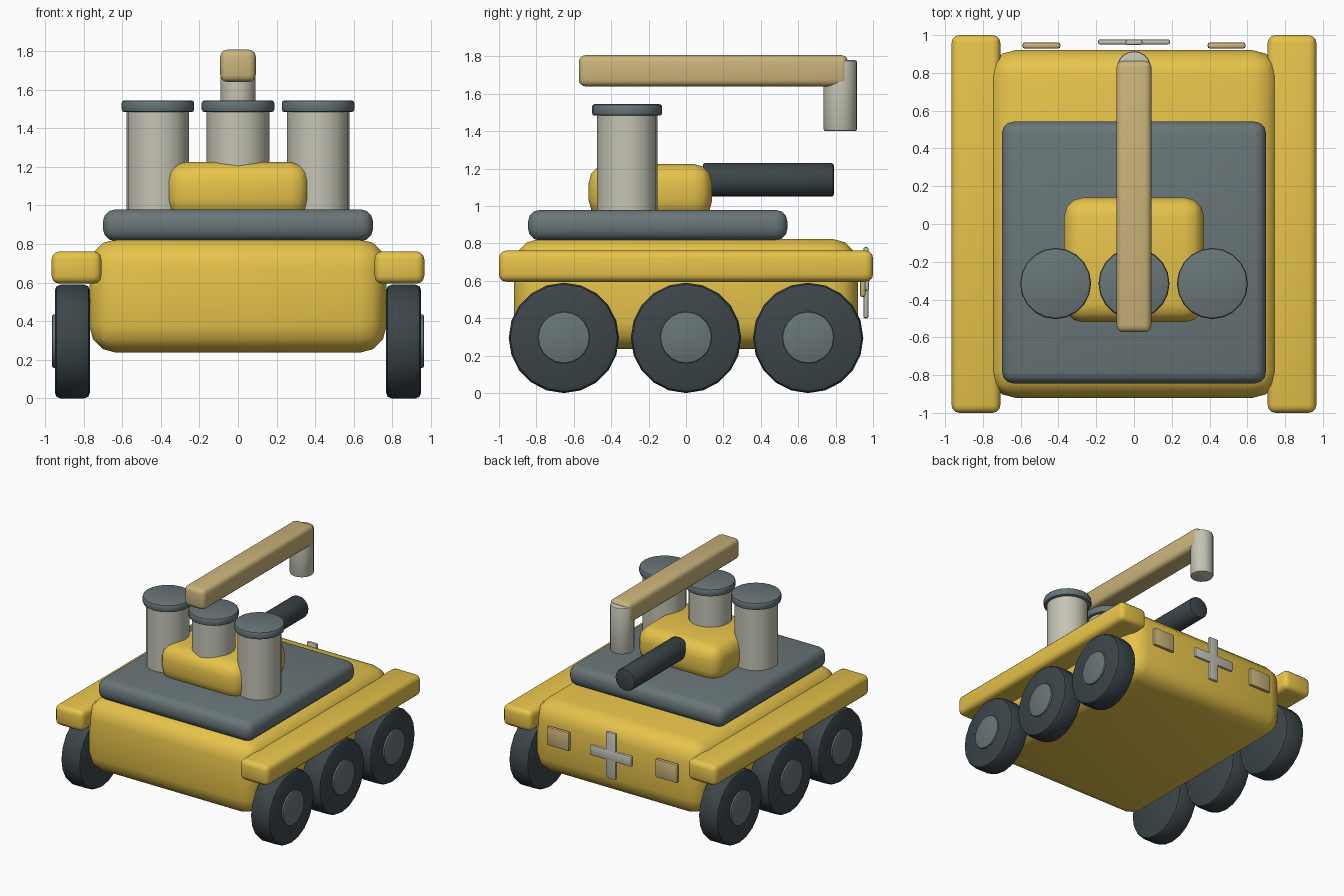
import bpy, math

if "Cube" in bpy.data.objects:
    bpy.data.objects.remove(bpy.data.objects["Cube"])

def mat(name, rgb):
    m = bpy.data.materials.new(name)
    m.diffuse_color = (*rgb, 1)
    m.use_nodes = True
    m.node_tree.nodes["Principled BSDF"].inputs["Base Color"].default_value = m.diffuse_color
    return m

YELLOW = mat("yellow_paint", (0.80, 0.55, 0.07))
SLATE = mat("slate", (0.14, 0.18, 0.19))
TAN = mat("tan", (0.60, 0.46, 0.20))
STONE = mat("pale_stone", (0.56, 0.55, 0.46))
DARK = mat("dark_rubber", (0.045, 0.06, 0.068))

def finish(o, name, m, bevel, segs):
    o.name = name
    o.data.materials.append(m)
    bpy.ops.object.transform_apply(location=False, rotation=True, scale=True)
    if bevel:
        b = o.modifiers.new("bevel", 'BEVEL')
        b.width, b.segments = bevel, segs
        b.limit_method, b.angle_limit = 'ANGLE', math.radians(40)
        bpy.ops.object.modifier_apply(modifier=b.name)
    bpy.ops.object.shade_smooth_by_angle(angle=math.radians(35))
    return o

def box(name, x, y, z, m, bevel=0.0, segs=3):
    """Box from (min, max) pairs."""
    bpy.ops.mesh.primitive_cube_add(size=1, location=[(a + b) / 2 for a, b in (x, y, z)])
    o = bpy.context.object
    o.scale = [b - a for a, b in (x, y, z)]
    return finish(o, name, m, bevel, segs)

def cyl(name, c, r, length, axis, m, sides=20, bevel=0.0, segs=2):
    rot = {'x': (0, math.pi / 2, 0), 'y': (math.pi / 2, 0, 0), 'z': (0, 0, 0)}[axis]
    bpy.ops.mesh.primitive_cylinder_add(vertices=sides, radius=r, depth=length,
                                        location=c, rotation=rot)
    return finish(bpy.context.object, name, m, bevel, segs)

# Hull, deck plate and turret block
box("hull", (-0.77, 0.77), (-0.92, 0.92), (0.237, 0.825), YELLOW, 0.14)
box("deck", (-0.70, 0.70), (-0.845, 0.543), (0.815, 0.98), SLATE, 0.065)
box("turret", (-0.37, 0.37), (-0.52, 0.14), (0.93, 1.225), YELLOW, 0.10)

# Barrel pointing backwards
cyl("barrel", (0, 0.44, 1.14), 0.09, 0.70, 'y', DARK, 20, 0.012)

# Three capped canisters
for label, x in (("left", -0.415), ("centre", 0), ("right", 0.415)):
    cyl(label + "_canister", (x, -0.315, 1.225), 0.162, 0.53, 'z', STONE)
    cyl(label + "_canister_cap", (x, -0.315, 1.514), 0.188, 0.062, 'z', SLATE, 20, 0.015)

# Overhead boom and its hanging weight
box("boom", (-0.092, 0.092), (-0.573, 0.865), (1.64, 1.807), TAN, 0.035)
cyl("boom_weight", (0, 0.825, 1.59), 0.09, 0.38, 'z', STONE, 20, 0.012)

# Fenders, wheels and hubs on both sides
for side, s in (("left", -1), ("right", 1)):
    box(side + "_fender", tuple(sorted((s * 0.708, s * 0.965))), (-1, 1),
        (0.595, 0.762), YELLOW, 0.04)
    for pos, y in (("front", -0.653), ("middle", 0), ("rear", 0.653)):
        cyl(f"{side}_{pos}_wheel", (s * 0.858, y, 0.295), 0.295, 0.182, 'x', DARK, 20, 0.03)
        cyl(f"{side}_{pos}_hub", (s * 0.935, y, 0.297), 0.138, 0.056, 'x', SLATE, 20, 0.008)

# Rear panels
for side, s in (("left", -1), ("right", 1)):
    box(side + "_rear_panel", tuple(sorted((s * 0.39, s * 0.59))), (0.93, 0.96),
        (0.515, 0.667), TAN, 0.01, 2)

# Rear cross
box("rear_cross_upright", (-0.045, 0.045), (0.948, 0.976), (0.40, 0.78), STONE, 0.01, 2)
box("rear_cross_bar", (-0.19, 0.19), (0.95, 0.978), (0.547, 0.633), STONE, 0.01, 2)
